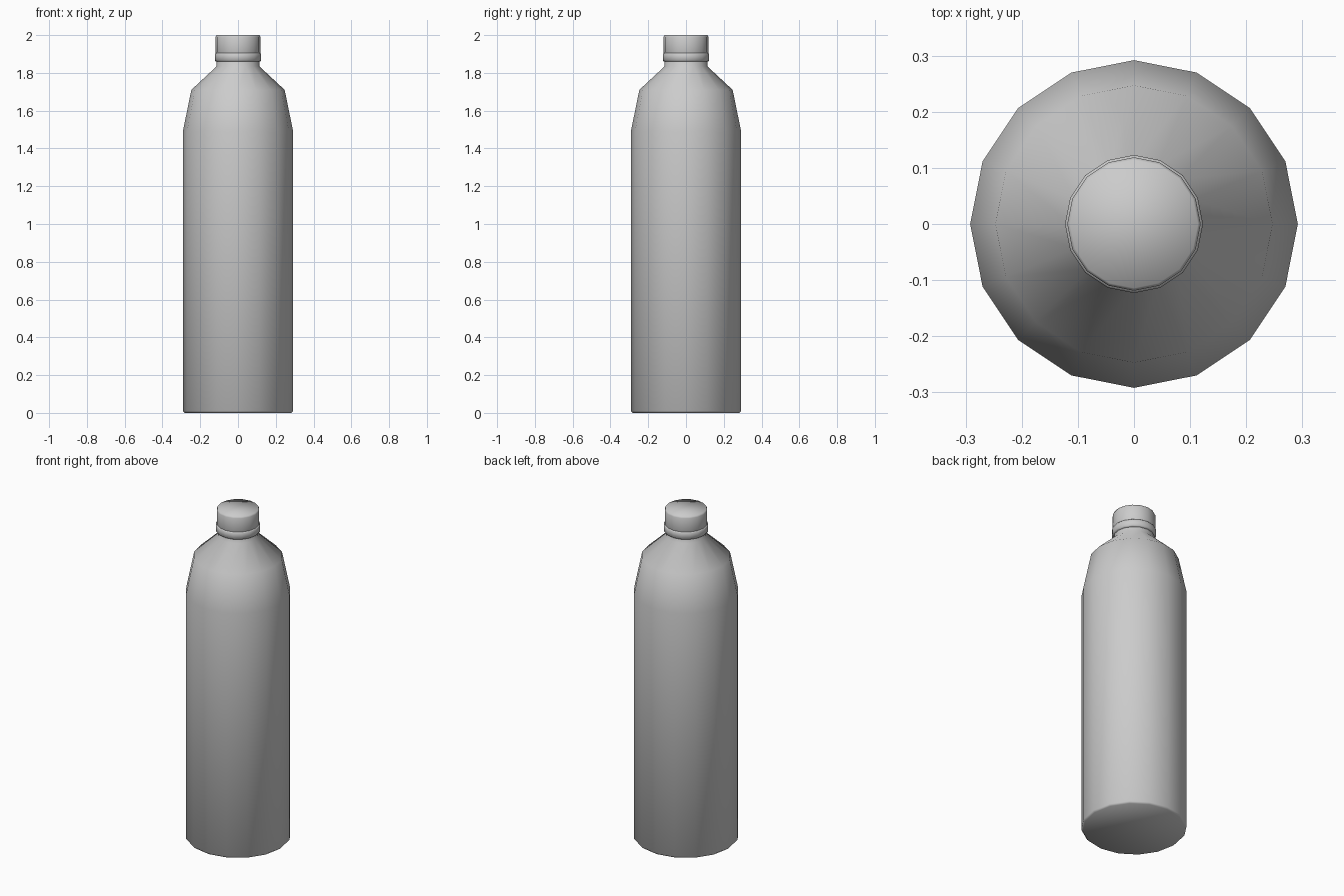
import bpy, bmesh
from math import cos, sin, pi, radians

if "Cube" in bpy.data.objects:
    bpy.data.objects.remove(bpy.data.objects["Cube"])

SIDES = 16


def lathe(name, profile, angle):
    """Revolve a (radius, z) profile into a closed solid with n-gon ends."""
    bm = bmesh.new()
    rings = [[bm.verts.new((r * cos(2 * pi * i / SIDES), r * sin(2 * pi * i / SIDES), z))
              for i in range(SIDES)] for r, z in profile]
    for low, high in zip(rings, rings[1:]):
        for i in range(SIDES):
            j = (i + 1) % SIDES
            bm.faces.new((low[i], low[j], high[j], high[i]))
    bm.faces.new(rings[0][::-1])
    bm.faces.new(rings[-1])
    mesh = bpy.data.meshes.new(name)
    bm.to_mesh(mesh)
    bm.free()
    obj = bpy.data.objects.new(name, mesh)
    bpy.context.collection.objects.link(obj)
    bpy.ops.object.select_all(action='DESELECT')
    obj.select_set(True)
    bpy.context.view_layer.objects.active = obj
    bpy.ops.object.shade_smooth_by_angle(angle=radians(angle))
    return obj


# Bottle body with tapered shoulder and neck
lathe("bottle_body", [(0.283, 0), (0.292, 0.01), (0.292, 1.49), (0.247, 1.71),
                      (0.113, 1.835), (0.113, 1.9)], 60)

# Tamper ring under the cap
lathe("cap_ring", [(0.116, 1.86), (0.123, 1.866), (0.123, 1.9), (0.118, 1.906)], 60)

# Screw cap with softened top edge
lathe("screw_cap", [(0.117, 1.904), (0.119, 1.91), (0.119, 1.99), (0.114, 2.0)], 70)
